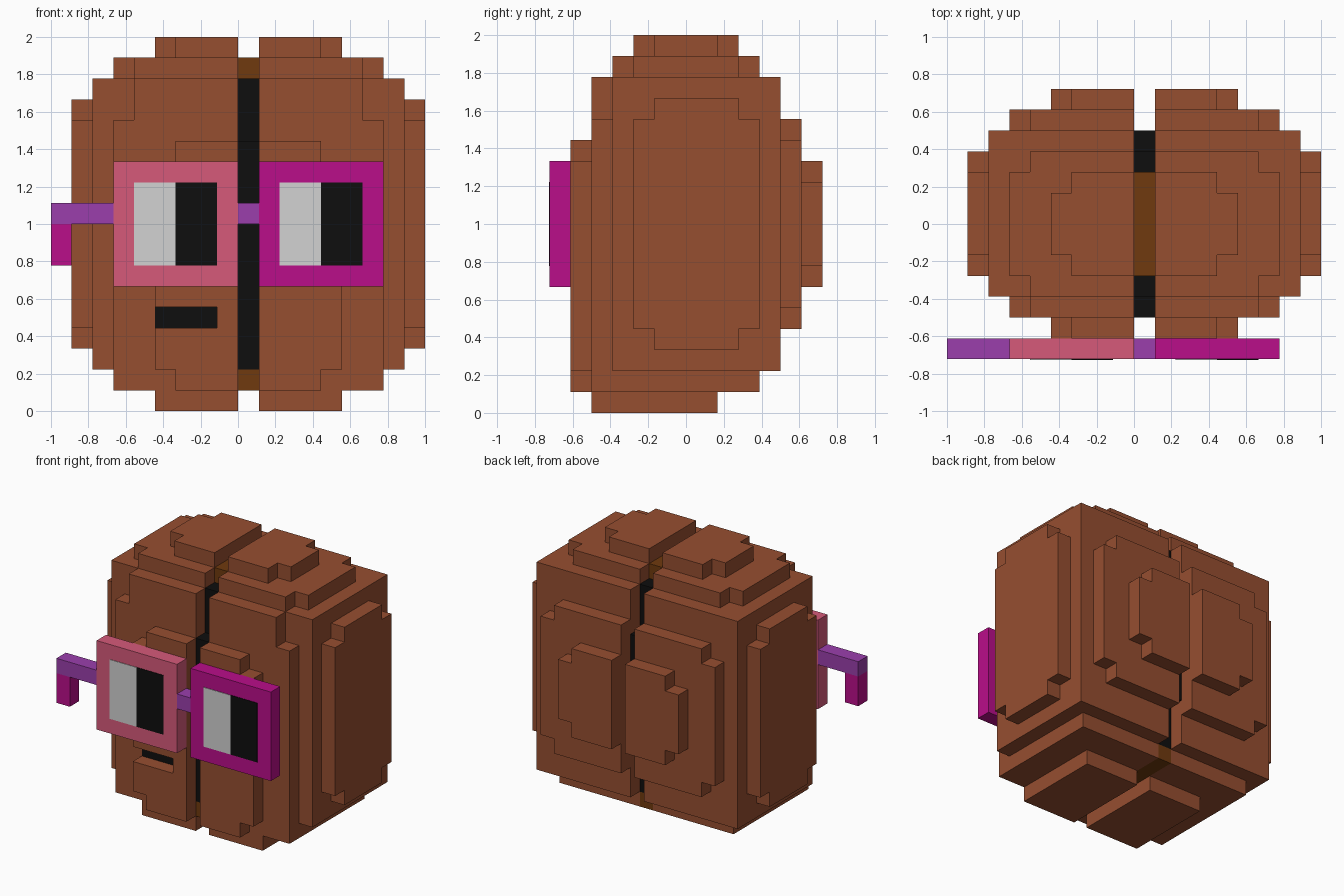
import bpy, bmesh
from mathutils import Vector

if "Cube" in bpy.data.objects:
    bpy.data.objects.remove(bpy.data.objects["Cube"])

U = 1 / 9  # block size


def material(name, r, g, b):
    m = bpy.data.materials.new(name)
    lin = [((c / 255 + 0.055) / 1.055) ** 2.4 if c > 10 else c / 255 / 12.92 for c in (r, g, b)]
    m.diffuse_color = (*lin, 1)
    m.use_nodes = True
    m.node_tree.nodes["Principled BSDF"].inputs["Base Color"].default_value = m.diffuse_color
    return m


BROWN = material("warm brown", 150, 78, 48)
DARK = material("dark brown", 112, 58, 14)
BLACK = material("black", 14, 14, 14)
PINK = material("pink", 214, 90, 122)
MAGENTA = material("magenta", 186, 14, 138)
PURPLE = material("purple", 155, 62, 172)
WHITE = material("light grey", 210, 210, 210)


def place(i, j, k):
    return Vector((-1 + i * U, (j - 6.5) * U, k * U))


def cells(boxes):
    """Fill integer boxes (x0, x1, y0, y1, z0, z1) with blocks."""
    return {(i, j, k) for a, b, c, d, e, f in boxes
            for i in range(a, b) for j in range(c, d) for k in range(e, f)}


def block_shape(name, blocks, mat):
    """Outer skin of a set of blocks, with flat areas merged."""
    bm = bmesh.new()
    verts = {}
    for cell in sorted(blocks):
        for axis in range(3):
            for side in (0, 1):
                near = list(cell)
                near[axis] += 2 * side - 1
                if tuple(near) in blocks:
                    continue
                u, v = (axis + 1) % 3, (axis + 2) % 3
                loop = []
                for du, dv in ((0, 0), (1, 0), (1, 1), (0, 1)):
                    p = list(cell)
                    p[axis] += side
                    p[u] += du
                    p[v] += dv
                    p = tuple(p)
                    if p not in verts:
                        verts[p] = bm.verts.new(place(*p))
                    loop.append(verts[p])
                bm.faces.new(loop if side else loop[::-1])
    bmesh.ops.dissolve_limit(bm, angle_limit=0.01, verts=bm.verts[:], edges=bm.edges[:])
    mesh = bpy.data.meshes.new(name)
    bm.to_mesh(mesh)
    bm.free()
    mesh.materials.append(mat)
    obj = bpy.data.objects.new(name, mesh)
    bpy.context.collection.objects.link(obj)
    return obj


def plate(name, x0, x1, y, z0, z1, mat):
    """Thin painted panel in front of depth y."""
    lo, hi = place(x0, y, z0), place(x1, y, z1)
    lo.y -= 0.004
    bpy.ops.mesh.primitive_cube_add(size=1, location=(lo + hi) / 2)
    obj = bpy.context.object
    obj.name = name
    obj.scale = hi - lo
    obj.data.materials.append(mat)


# Right half: core with stepped layers on every side
half = [
    (10, 17, 3, 11, 2, 16),                            # core
    (10, 15, 2, 3, 1, 16), (10, 16, 2, 3, 1, 14),      # front layer
    (10, 14, 1, 2, 2, 12), (10, 13, 1, 2, 1, 13),      # outer front layer
    (10, 15, 11, 12, 4, 14), (10, 16, 11, 12, 5, 13),  # back layer
    (10, 13, 12, 13, 6, 12), (10, 14, 12, 13, 7, 11),  # outer back layer
    (17, 18, 4, 10, 4, 14), (17, 18, 5, 9, 3, 15),     # side layer
    (10, 15, 3, 10, 16, 17), (10, 16, 4, 9, 16, 17),   # top layer
    (10, 13, 4, 9, 17, 18), (10, 14, 5, 8, 17, 18),    # outer top layer
    (10, 16, 2, 10, 1, 2), (10, 14, 2, 8, 0, 1),       # bottom layers
]
right = cells(half)
left = {(18 - i, j, k) for i, j, k in right}
left -= cells([(5, 8, 1, 2, 4, 5)])  # mouth slot
block_shape("right_half", right, BROWN)
block_shape("left_half", left, BROWN)
plate("mouth", 5, 8, 2, 4, 5, BLACK)

# Recessed seam between the halves
block_shape("seam", cells([(9, 10, 3, 10, 2, 16), (9, 10, 2, 10, 2, 13), (9, 10, 3, 11, 5, 13)]), BLACK)
block_shape("seam_top", cells([(9, 10, 4, 9, 16, 17)]), DARK)
block_shape("seam_bottom", cells([(9, 10, 2, 10, 1, 2)]), DARK)

# Glasses
for name, x, mat in (("left", 3, PINK), ("right", 10, MAGENTA)):
    block_shape(name + "_frame", cells([(x, x + 6, 0, 1, 6, 12)]), mat)
    plate(name + "_lens", x + 1, x + 3, 0, 7, 11, WHITE)
    plate(name + "_pupil", x + 3, x + 5, 0, 7, 11, BLACK)
block_shape("bridge", cells([(9, 10, 0, 1, 9, 10)]), PURPLE)
block_shape("temple_arm", cells([(0, 3, 0, 1, 9, 10)]), PURPLE)
block_shape("temple_tip", cells([(0, 1, 0, 1, 7, 9)]), MAGENTA)
